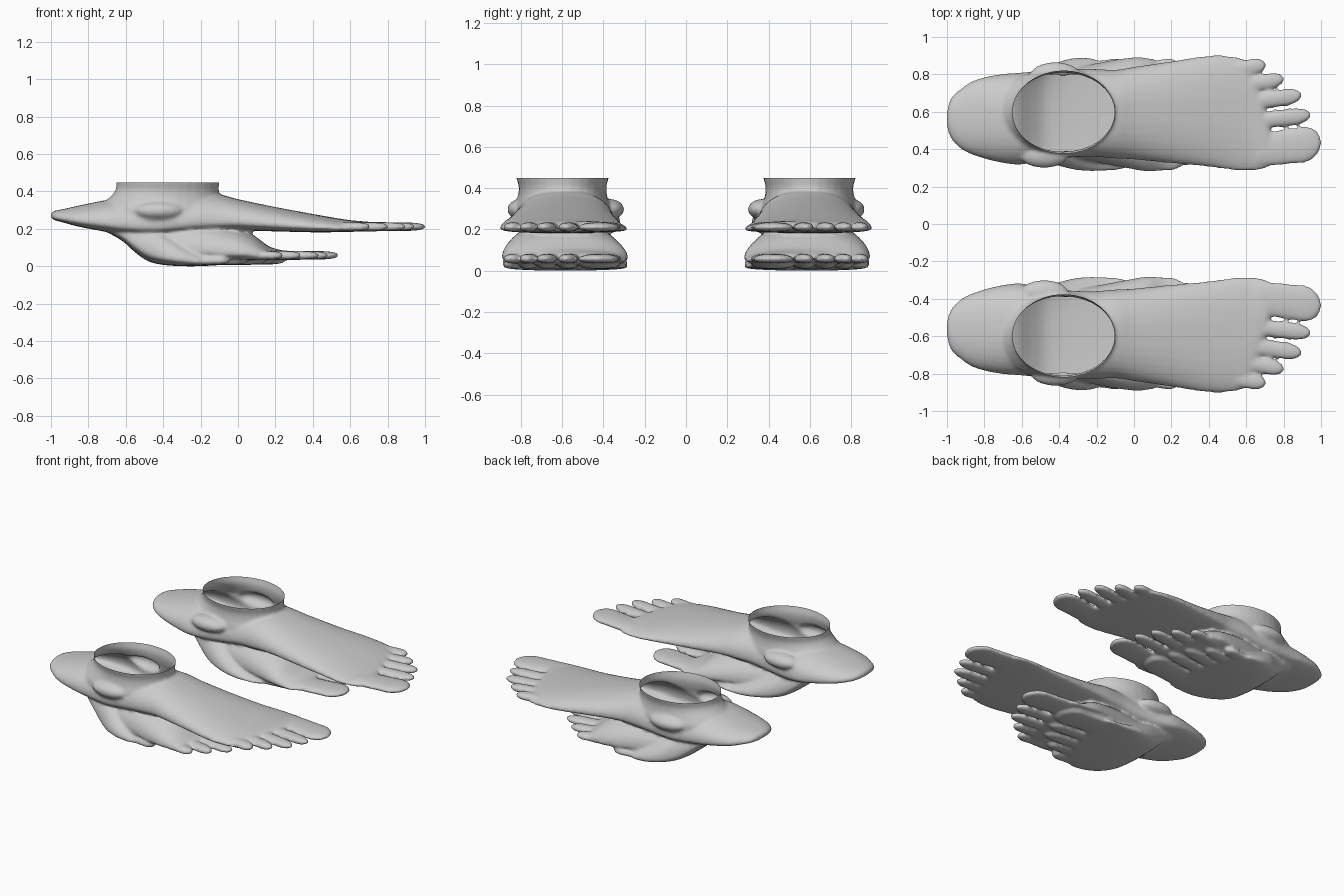
import bpy, bmesh, math
from mathutils import Vector, Matrix

if "Cube" in bpy.data.objects:
    bpy.data.objects.remove(bpy.data.objects["Cube"])

skin = bpy.data.materials.new("light_grey")
skin.diffuse_color = (0.6, 0.6, 0.6, 1)
skin.use_nodes = True
skin.node_tree.nodes["Principled BSDF"].inputs["Base Color"].default_value = skin.diffuse_color
RING = 32


def smooth_rows(rows, steps=4):
    """Catmull-Rom refinement of a list of section rows."""
    out = []
    for i in range(len(rows) - 1):
        p0, p1 = rows[max(i - 1, 0)], rows[i]
        p2, p3 = rows[i + 1], rows[min(i + 2, len(rows) - 1)]
        for s in range(steps):
            t = s / steps
            out.append([0.5 * (2 * b + (c - a) * t + (2 * a - 5 * b + 4 * c - d) * t * t
                               + (3 * b - a - 3 * c + d) * t ** 3)
                        for a, b, c, d in zip(p0, p1, p2, p3)])
    return out + [list(rows[-1])]


def skin_rings(bm, rings):
    """Closed tube through a list of point rings."""
    vs = [[bm.verts.new(p) for p in r] for r in rings]
    for a, b in zip(vs, vs[1:]):
        for i in range(len(a)):
            j = (i + 1) % len(a)
            bm.faces.new((a[i], a[j], b[j], b[i]))
    bm.faces.new(vs[0][::-1])
    bm.faces.new(vs[-1])


def loft_x(bm, rows, belly, dx=0, dz=0):
    """Rows of x, y0, y1, z0, z1; flat-bottomed dome sections, widest at height 'belly'."""
    rings = []
    for x, y0, y1, z0, z1 in rows:
        zm = z0 + belly * (z1 - z0)
        ring = []
        for k in range(RING):
            t = 2 * math.pi * k / RING
            c, s = math.cos(t), math.sin(t)
            if s >= 0:
                z = zm + (z1 - zm) * s
            else:
                z = zm - (zm - z0) * (-s) ** 0.7
            y = (y0 + y1) / 2 + (y1 - y0) / 2 * math.copysign(abs(c) ** 0.85, c)
            ring.append((x + dx, y, z + dz))
        rings.append(ring)
    skin_rings(bm, rings)


# base x, tip x, base y, tip y, half width; big toe first
TOES = [(0.66, 1.0, 0.395, 0.435, 0.098), (0.62, 0.945, 0.548, 0.583, 0.046),
        (0.58, 0.897, 0.648, 0.688, 0.046), (0.54, 0.802, 0.735, 0.775, 0.043),
        (0.48, 0.705, 0.822, 0.848, 0.044)]


def add_toes(bm, dx, dz):
    for bx, tx, by, ty, hw in TOES:
        rows = []
        for f, w in ((0, .9), (.3, .95), (.55, .97), (.75, 1), (.87, .85), (.95, .58), (.985, .32), (1, .08)):
            x, y = bx + (tx - bx) * f, by + (ty - by) * f
            mid, half = 0.215, 0.027 - 0.006 * f
            half *= 0.3 + 0.7 * w
            rows.append((x, y - hw * w, y + hw * w, mid - half, mid + half))
        loft_x(bm, rows, 0.45, dx, dz)


def add_ellipsoid(bm, loc, radii):
    m = Matrix.Translation(loc) @ Matrix.Diagonal((*radii, 1))
    bmesh.ops.create_uvsphere(bm, u_segments=24, v_segments=16, radius=1, matrix=m)


UPPER = [(-1.0, .52, .60, .262, .288), (-.98, .46, .67, .25, .30), (-.93, .405, .72, .236, .31),
         (-.85, .365, .77, .215, .328), (-.72, .33, .80, .19, .355), (-.6, .318, .81, .17, .375),
         (-.45, .345, .825, .16, .39), (-.25, .36, .83, .18, .40), (-.1, .35, .825, .19, .388),
         (0, .345, .84, .195, .362), (.2, .325, .87, .19, .32), (.4, .305, .90, .185, .283),
         (.55, .285, .893, .186, .257), (.62, .285, .85, .188, .248), (.68, .29, .70, .19, .243),
         (.73, .31, .50, .195, .238)]
MIDDLE = [(-.45, .38, .80, .06, .25), (-.2, .33, .86, .04, .25), (-.02, .295, .89, .034, .215),
          (.07, .28, .888, .034, .178), (.13, .282, .87, .034, .135), (.17, .285, .82, .036, .108),
          (.22, .29, .68, .04, .092), (.26, .31, .50, .045, .086)]
LOWER = [(-.70, .45, .70, .185, .25), (-.62, .40, .76, .14, .28), (-.55, .37, .79, .078, .28),
         (-.48, .34, .825, .03, .265), (-.40, .31, .868, .011, .22), (-.3, .287, .89, .004, .155),
         (-.2, .28, .88, .004, .098), (-.13, .285, .83, .008, .074), (-.07, .29, .70, .011, .066),
         (-.02, .31, .50, .016, .06)]
# ankle: z, centre x, radius x, radius y
ANKLE = [(.25, -.40, .33, .235), (.31, -.40, .345, .232), (.35, -.395, .315, .22),
         (.385, -.385, .288, .213), (.415, -.378, .275, .213), (.45, -.375, .275, .223),
         (.48, -.375, .275, .226)]


def build_foot():
    bm = bmesh.new()
    loft_x(bm, smooth_rows(UPPER), 0.28)
    loft_x(bm, smooth_rows(MIDDLE), 0.22)
    loft_x(bm, smooth_rows(LOWER), 0.22)
    for dx, dz in ((0, 0), (-.465, -.153), (-.75, -.18)):
        add_toes(bm, dx, dz)
    skin_rings(bm, [[(cx + rx * math.cos(2 * math.pi * k / RING),
                      .598 + ry * math.sin(2 * math.pi * k / RING), z) for k in range(RING)]
                    for z, cx, rx, ry in smooth_rows(ANKLE)])
    # ankle bones
    add_ellipsoid(bm, (-.42, .80, .30), (.13, .065, .05))
    add_ellipsoid(bm, (-.48, .37, .30), (.13, .07, .05))
    bmesh.ops.recalc_face_normals(bm, faces=bm.faces)
    me = bpy.data.meshes.new("foot_parts")
    bm.to_mesh(me)
    bm.free()
    # fuse the parts into one soft skin
    ob = bpy.data.objects.new("foot_parts", me)
    bpy.context.collection.objects.link(ob)
    r = ob.modifiers.new("fuse", 'REMESH')
    r.mode = 'VOXEL'
    r.voxel_size = 0.01
    s = ob.modifiers.new("soften", 'SMOOTH')
    s.factor, s.iterations = 0.5, 5
    dg = bpy.context.evaluated_depsgraph_get()
    fused = bpy.data.meshes.new_from_object(ob.evaluated_get(dg))
    bpy.data.objects.remove(ob)
    # open the ankle
    bm = bmesh.new()
    bm.from_mesh(fused)
    bmesh.ops.bisect_plane(bm, geom=bm.verts[:] + bm.edges[:] + bm.faces[:],
                           plane_co=(0, 0, .452), plane_no=(0, 0, 1), clear_outer=True)
    low = min(v.co.z for v in bm.verts)
    bmesh.ops.translate(bm, verts=bm.verts, vec=Vector((0, 0, -low)))
    for f in bm.faces:
        f.smooth = True
    return bm


bm = build_foot()
for name in ("left_foot", "right_foot"):
    me = bpy.data.meshes.new(name)
    bm.to_mesh(me)
    me.materials.clear()
    me.materials.append(skin)
    bpy.context.collection.objects.link(bpy.data.objects.new(name, me))
    # mirror for the other side
    bmesh.ops.scale(bm, vec=(1, -1, 1), verts=bm.verts)
    bmesh.ops.reverse_faces(bm, faces=bm.faces)
bm.free()
